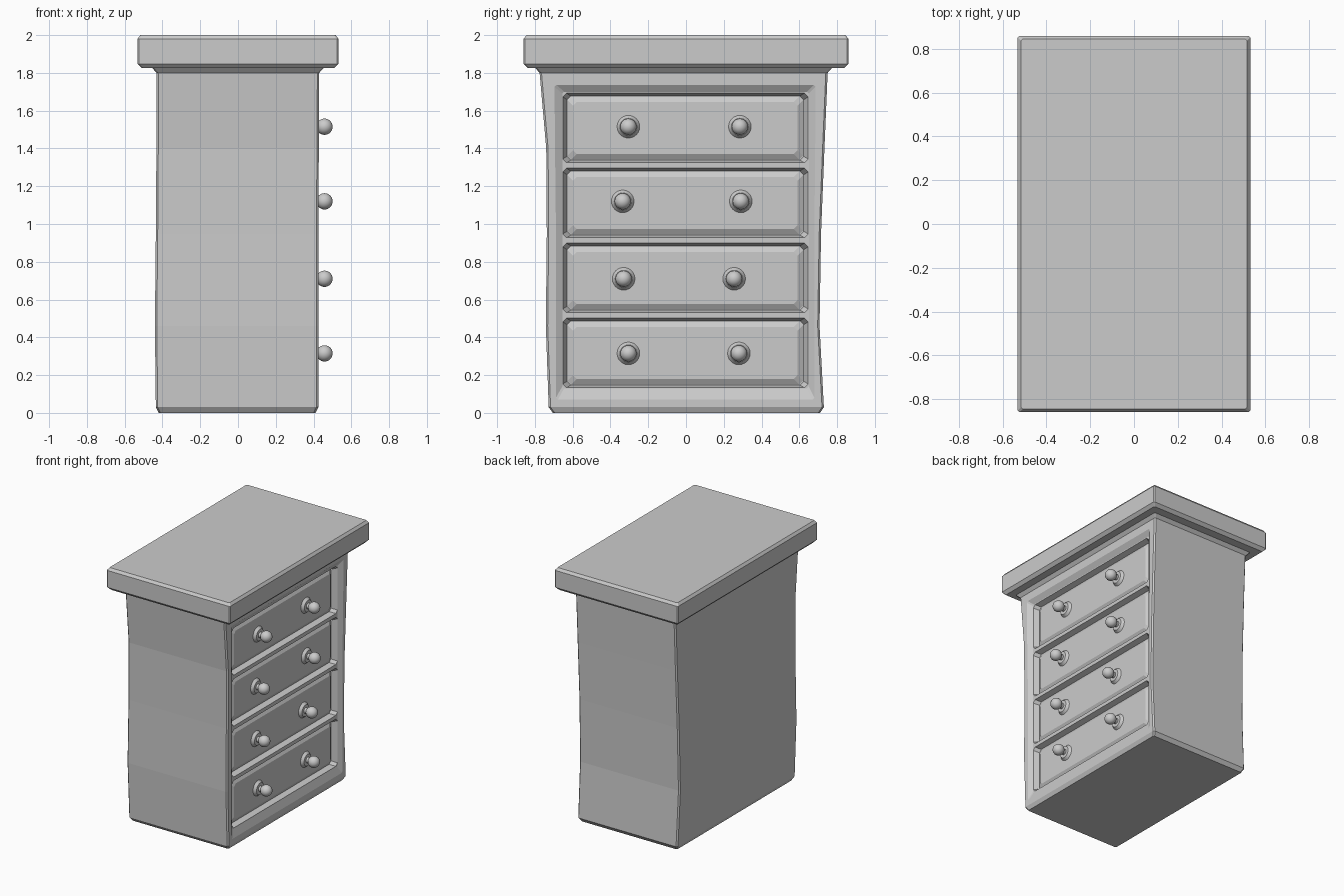
import bpy, bmesh
from mathutils import Matrix

if "Cube" in bpy.data.objects:
    bpy.data.objects.remove(bpy.data.objects["Cube"], do_unlink=True)

GREY = (0.6, 0.6, 0.6, 1)
grey = bpy.data.materials.new("plain grey")
grey.use_nodes = True
grey.diffuse_color = GREY
grey.node_tree.nodes["Principled BSDF"].inputs["Base Color"].default_value = GREY


def make(name, bm, smooth=False):
    bmesh.ops.recalc_face_normals(bm, faces=bm.faces[:])
    me = bpy.data.meshes.new(name)
    bm.to_mesh(me)
    bm.free()
    me.materials.append(grey)
    ob = bpy.data.objects.new(name, me)
    bpy.context.collection.objects.link(ob)
    if smooth:
        activate(ob)
        bpy.ops.object.shade_smooth_by_angle(angle=0.6)
    return ob


def activate(ob):
    bpy.ops.object.select_all(action='DESELECT')
    ob.select_set(True)
    bpy.context.view_layer.objects.active = ob


def loft(name, rings):
    """Skin a closed shape through rings that share a point count."""
    bm = bmesh.new()
    vs = [[bm.verts.new(p) for p in ring] for ring in rings]
    n = len(vs[0])
    for a, b in zip(vs, vs[1:]):
        for i in range(n):
            j = (i + 1) % n
            bm.faces.new((a[i], a[j], b[j], b[i]))
    bm.faces.new(vs[0])
    bm.faces.new(vs[-1])
    return make(name, bm)


def clipped(u0, u1, v0, v1, c):
    """Rectangle with clipped corners."""
    return [(u0 + c, v0), (u1 - c, v0), (u1, v0 + c), (u1, v1 - c),
            (u1 - c, v1), (u0 + c, v1), (u0, v1 - c), (u0, v0 + c)]


def upright(x, y0, y1, z0, z1, c):
    return [(x, y, z) for y, z in clipped(y0, y1, z0, z1, c)]


def level(z, x0, x1, y0, y1, c):
    return [(x, y, z) for x, y in clipped(x0, x1, y0, y1, c)]


# Slightly warped cabinet body, flaring out beneath the top
body = loft("cabinet_body", [level(z, *r, 0.01) for z, r in (
    (0.0, (-0.42, 0.41, -0.705, 0.71)),
    (0.03, (-0.435, 0.425, -0.727, 0.73)),
    (0.46, (-0.44, 0.425, -0.742, 0.707)),
    (0.95, (-0.435, 0.425, -0.737, 0.715)),
    (1.4, (-0.432, 0.428, -0.74, 0.733)),
    (1.8, (-0.432, 0.43, -0.775, 0.75)),
    (1.84, (-0.465, 0.465, -0.81, 0.785)))])

# Sunken field and four drawer recesses cut from the drawer face
FIELD = 0.405
cutters = [loft("field_cutter", [
    upright(FIELD, -0.655, 0.65, 0.13, 1.7, 0.01),
    upright(0.432, -0.7, 0.69, 0.05, 1.74, 0.01),
    upright(0.5, -0.7, 0.69, 0.05, 1.74, 0.01)])]
bottoms = [0.13 + 0.397 * i for i in range(4)]
for z in bottoms:
    cutters.append(loft("drawer_cutter", [
        upright(0.36, -0.63, 0.623, z + 0.017, z + 0.357, 0.02),
        upright(FIELD + 0.002, -0.653, 0.648, z + 0.003, z + 0.372, 0.02),
        upright(0.42, -0.653, 0.648, z + 0.003, z + 0.372, 0.02)]))
for cutter in cutters:
    cutter.hide_render = True
    mod = body.modifiers.new("cut", 'BOOLEAN')
    mod.operation = 'DIFFERENCE'
    mod.solver = 'EXACT'
    mod.object = cutter
activate(body)
for mod in list(body.modifiers):
    bpy.ops.object.modifier_apply(modifier=mod.name)
for cutter in cutters:
    bpy.data.objects.remove(cutter, do_unlink=True)

# Overhanging top slab with chamfered edges
loft("top_slab", [level(z, -0.532 + d, 0.532 - d, -0.86 + d, 0.86 - d, 0.008)
                  for z, d in ((1.825, 0.022), (1.848, 0), (1.98, 0), (2.0, 0.015))])


# Drawer fronts with bevelled rims
def drawer(number, z):
    rings = [upright(x, -0.628 + d, 0.62 - d, z + 0.02 + d, z + 0.355 - d, 0.02)
             for x, d in ((0.35, 0), (0.367, 0), (0.385, 0.03))]
    loft(f"drawer_front_{number}", rings)


# Round knob turned about the x axis: flange, neck and ball
def knob(name, y, z):
    bm = bmesh.new()
    turn = Matrix.Translation((0, y, z)) @ Matrix.Rotation(1.5708, 4, 'Y')
    for r0, r1, x, depth in ((0.063, 0.045, 0.393, 0.024), (0.022, 0.022, 0.415, 0.05)):
        bmesh.ops.create_cone(bm, cap_ends=True, segments=24, radius1=r0, radius2=r1,
                              depth=depth, matrix=Matrix.Translation((x, 0, 0)) @ turn)
    bmesh.ops.create_uvsphere(bm, u_segments=24, v_segments=14, radius=0.043,
                              matrix=Matrix.Translation((0.458, 0, 0)) @ turn)
    make(name, bm, True)


knob_spots = [(0.315, -0.305, 0.28), (0.71, -0.33, 0.255),
              (1.12, -0.335, 0.29), (1.515, -0.305, 0.285)]
for n, (z, (kz, ya, yb)) in enumerate(zip(bottoms, knob_spots), 1):
    drawer(n, z)
    knob(f"knob_{n}_a", ya, kz)
    knob(f"knob_{n}_b", yb, kz)
